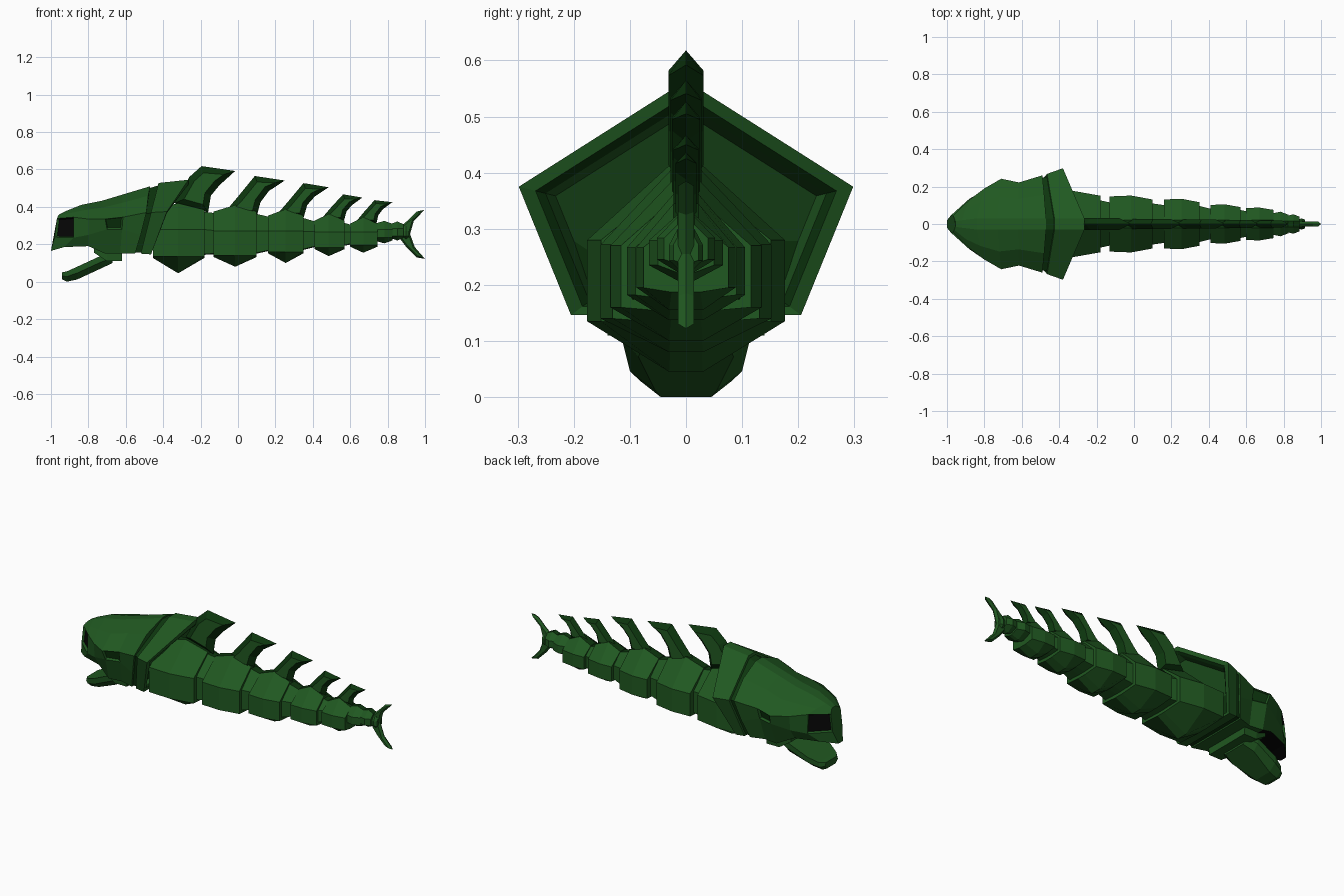
import bpy, bmesh, math


def material(name, rgb):
    m = bpy.data.materials.new(name)
    m.diffuse_color = (*rgb, 1)
    return m


MATS = [material("body green", (0.0145, 0.098, 0.0150)),
        material("dark green", (0.0038, 0.036, 0.0042)),
        material("black", (0.002, 0.002, 0.002))]


def finish(name, bm, paint=None):
    bmesh.ops.recalc_face_normals(bm, faces=bm.faces)
    if paint:
        for f in bm.faces:
            f.material_index = paint(f.calc_center_median(), f.normal)
    me = bpy.data.meshes.new(name)
    bm.to_mesh(me)
    bm.free()
    for m in MATS:
        me.materials.append(m)
    ob = bpy.data.objects.new(name, me)
    bpy.context.collection.objects.link(ob)
    return ob


def loft_mesh(sections):
    """Skin half sections (top to bottom), mirrored across y = 0, with end caps."""
    bm = bmesh.new()
    rings = []
    for half in sections:
        ring = half + [(x, -y, z) for x, y, z in reversed(half) if y > 1e-6]
        rings.append([bm.verts.new(p) for p in ring])
    n = len(rings[0])
    for a, b in zip(rings, rings[1:]):
        for i in range(n):
            bm.faces.new((a[i], a[(i + 1) % n], b[(i + 1) % n], b[i]))
    bm.faces.new(rings[0])
    bm.faces.new(rings[-1])
    return bm


def loft(name, sections, paint=None):
    return finish(name, loft_mesh(sections), paint)


def scaled(half, k, dx=0, zc=0.3):
    return [(x + dx, y * k, zc + (z - zc) * k) for x, y, z in half]


# Skull: ridge, brow, upper cheek, lower cheek and jaw line at each station
def skull_section(a, b, e, c):
    brow = ((a[0] + b[0]) / 2, a[1] + 0.55 * (b[1] - a[1]), a[2] - 0.36 * (a[2] - b[2]))
    return [a, brow, b, e, c]


skull = [skull_section(*s) for s in (
    ((-0.955, 0.015, 0.36), (-0.968, 0.045, 0.338), (-0.98, 0.045, 0.238), (-1.0, 0.02, 0.165)),
    ((-0.92, 0.02, 0.378), (-0.88, 0.13, 0.345), (-0.88, 0.135, 0.235), (-0.93, 0.09, 0.185)),
    ((-0.84, 0.03, 0.41), (-0.80, 0.19, 0.335), (-0.80, 0.18, 0.25), (-0.80, 0.14, 0.19)),
    ((-0.73, 0.03, 0.432), (-0.71, 0.242, 0.335), (-0.70, 0.225, 0.28), (-0.71, 0.18, 0.15)),
    ((-0.62, 0.03, 0.465), (-0.615, 0.222, 0.345), (-0.62, 0.205, 0.28), (-0.63, 0.17, 0.15)),
    ((-0.47, 0.03, 0.51), (-0.49, 0.26, 0.37), (-0.52, 0.23, 0.25), (-0.55, 0.195, 0.15)))]
bm = loft_mesh(skull)
bmesh.ops.recalc_face_normals(bm, faces=bm.faces)


def key(p):
    return tuple(round(v, 4) for v in p)


def find(x0, x1, y0, z0, z1):
    return [f for f in bm.faces for p in [f.calc_center_median()]
            if x0 < p.x < x1 and abs(p.y) > y0 and z0 < p.z < z1]


# Sunken eyes and temple slots, with a dark palate
eyes = find(-0.98, -0.9, 0.05, 0.26, 0.31)
temples = find(-0.69, -0.63, 0.18, 0.29, 0.33)
bmesh.ops.inset_individual(bm, faces=eyes, thickness=0.009, depth=-0.012)
bmesh.ops.inset_individual(bm, faces=temples, thickness=0.008, depth=-0.012)
spots = {key(f.calc_center_median()): m for fs, m in ((eyes, 2), (temples, 1)) for f in fs}


def skull_paint(p, n):
    return spots.get(key(p), 2 if n.z < -0.7 and p.x < -0.74 else 0)


finish("skull", bm, skull_paint)

# Lower jaw and its hinge block
loft("lower_jaw", [
    [(x, wt, zt), (x, wm, (zt + zb) / 2), (x, wb, zb)] for x, wt, zt, wm, wb, zb in (
        (-0.94, 0.05, 0.05, 0.06, 0.04, 0.012),
        (-0.915, 0.08, 0.055, 0.08, 0.045, 0.0),
        (-0.86, 0.105, 0.08, 0.10, 0.055, 0.012),
        (-0.73, 0.115, 0.14, 0.115, 0.085, 0.072),
        (-0.67, 0.10, 0.15, 0.10, 0.07, 0.10))])
loft("jaw_hinge", [
    [(-0.77, 0.13, 0.19), (-0.77, 0.13, 0.155)],
    [(-0.70, 0.15, 0.20), (-0.70, 0.14, 0.11)],
    [(-0.62, 0.15, 0.20), (-0.62, 0.14, 0.11)]])

# Collar shell with a hollow back and a dark inner band
front = [(-0.425, 0.03, 0.528), (-0.465, 0.268, 0.37), (-0.52, 0.2, 0.15)]
rear = [(-0.265, 0.03, 0.545), (-0.38, 0.298, 0.375), (-0.465, 0.205, 0.146)]
shell = loft("collar_shell", [front, rear, scaled(rear, 0.9), scaled(rear, 0.84, -0.012),
                              scaled(rear, 0.78, -0.06)])
for poly in shell.data.polygons[12:18]:
    poly.material_index = 1

# Dark groove between skull and shell
neck = [(-0.48, 0.03, 0.508), (-0.495, 0.258, 0.368), (-0.555, 0.195, 0.15)]
loft("neck_groove", [scaled(neck, 0.955), scaled(front, 0.955, 0.01)], lambda p, n: 1)


def spine_paint(p, n):
    return 1 if abs(p.y) < 0.01 and n.z > 0.5 else 0


# Body segments: front, middle, back, half width, top, shoulder, side bottom, keel
SEGMENTS = [(-0.455, -0.32, -0.18, 0.176, 0.42, 0.28, 0.135, 0.045),
            (-0.13, -0.015, 0.10, 0.152, 0.41, 0.272, 0.14, 0.08),
            (0.16, 0.255, 0.35, 0.135, 0.388, 0.27, 0.16, 0.10),
            (0.41, 0.485, 0.57, 0.105, 0.362, 0.267, 0.182, 0.137),
            (0.60, 0.67, 0.745, 0.088, 0.345, 0.267, 0.195, 0.155)]
core = []
for i, (x0, xm, x1, w, zt, zh, zl, zk) in enumerate(SEGMENTS, 1):
    def section(x, k, top, keel):
        return [(x, 0.022, top), (x, w * k, zh), (x, w * k, zl), (x, 0.03 * k, keel)]
    loft(f"body_segment_{i}", [section(x0, 0.97, zt - 0.035, zl - 0.008),
                               section(xm, 1.0, zt, zk),
                               section(x1, 0.86, zt - 0.035, zl - 0.008)], spine_paint)
    for x in (x0 + 0.02, x1 - 0.01):
        core.append([(x, 0.022, zt - 0.045), (x, w * 0.73, zh), (x, w * 0.73, zl + 0.012),
                     (x, 0.02, zl + 0.008)])
loft("body_core", core, spine_paint)

# Stepped tail root
for i, (x0, x1, w, zb, zt) in enumerate(((0.74, 0.825, 0.066, 0.205, 0.325),
                                         (0.82, 0.885, 0.052, 0.22, 0.322),
                                         (0.88, 0.915, 0.03, 0.225, 0.3)), 1):
    h = zt - zb
    loft(f"tail_root_{i}", [
        [(x, 0.015, zt - d), (x, w * k, zb + 0.62 * h), (x, w * k, zb + 0.25 * h),
         (x, 0.01, zb + d)]
        for x, k, d in ((x0, 0.85, 0.012), ((x0 + x1) / 2, 1, 0), (x1, 0.75, 0.015))],
        spine_paint)


# Fin plates: sharp outline at y = 0 rising through a bevel to flat sides
def fin(name, outline, thick, inset, edge_mat):
    bm = bmesh.new()
    n = len(outline)
    edge = [bm.verts.new((x, 0, z)) for x, z in outline]
    area = sum(outline[i][0] * outline[(i + 1) % n][1] - outline[(i + 1) % n][0] * outline[i][1]
               for i in range(n))
    s = 1 if area > 0 else -1
    for side in (-1, 1):
        inner = []
        for i, (x, z) in enumerate(outline):
            (px, pz), (qx, qz) = outline[i - 1], outline[(i + 1) % n]
            l1, l2 = math.hypot(x - px, z - pz), math.hypot(qx - x, qz - z)
            tx, tz = (x - px) / l1 + (qx - x) / l2, (z - pz) / l1 + (qz - z) / l2
            l = math.hypot(tx, tz)
            d = s * inset * min(2 / l, 1.9) / l
            inner.append(bm.verts.new((x - d * tz, side * thick, z + d * tx)))
        for i in range(n):
            j = (i + 1) % n
            bm.faces.new((edge[i], edge[j], inner[j], inner[i]))
        bm.faces.new(inner)
    return finish(name, bm, lambda p, nrm: edge_mat if abs(nrm.y) < 0.97 else 0)


FINS = [[(-0.34, 0.42), (-0.26, 0.56), (-0.195, 0.618), (-0.015, 0.592), (-0.10, 0.515),
         (-0.145, 0.46), (-0.16, 0.37)],
        [(-0.08, 0.36), (0.0, 0.455), (0.09, 0.565), (0.25, 0.541), (0.165, 0.485),
         (0.12, 0.425), (0.10, 0.35)],
        [(0.20, 0.35), (0.265, 0.425), (0.35, 0.527), (0.485, 0.505), (0.41, 0.455),
         (0.37, 0.41), (0.35, 0.34)],
        [(0.44, 0.33), (0.50, 0.40), (0.562, 0.467), (0.665, 0.45), (0.61, 0.41),
         (0.58, 0.375), (0.565, 0.32)],
        [(0.63, 0.32), (0.68, 0.38), (0.73, 0.436), (0.825, 0.425), (0.775, 0.388),
         (0.75, 0.355), (0.74, 0.31)]]
for i, outline in enumerate(FINS):
    fin(f"dorsal_fin_{i + 1}", outline, 0.031 - 0.003 * i, 0.034 - 0.004 * i, 1)

# Crescent tail fin
fin("tail_fin", [(0.87, 0.225), (0.90, 0.185), (0.955, 0.13), (1.0, 0.122), (0.945, 0.185),
                 (0.92, 0.255), (0.94, 0.325), (0.998, 0.385), (0.955, 0.375), (0.91, 0.33),
                 (0.87, 0.295)], 0.014, 0.009, 0)
